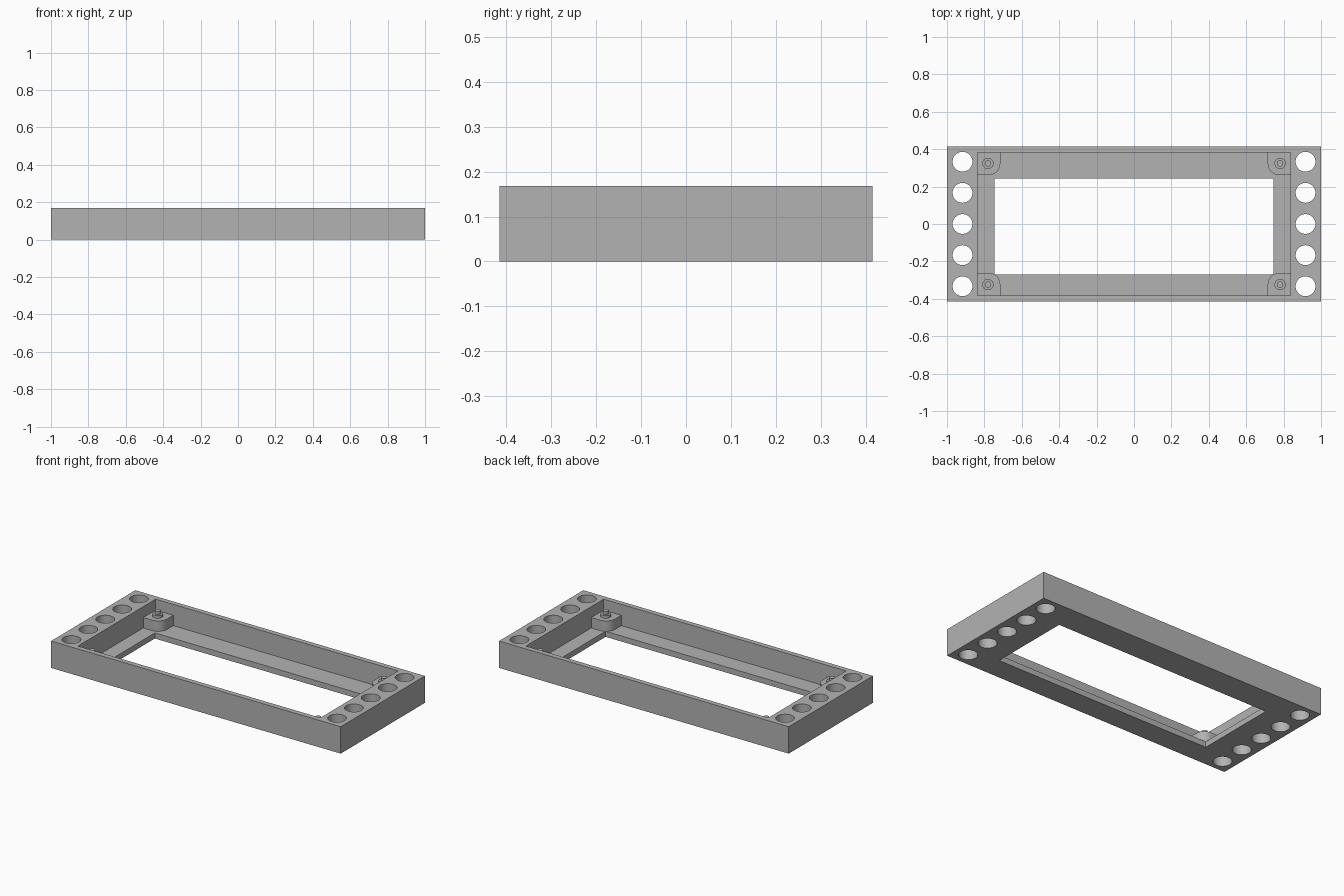
import bpy, bmesh
from math import pi, sin, cos
from mathutils import Matrix, Vector

cube = bpy.data.objects.get("Cube")
if cube:
    bpy.data.objects.remove(cube, do_unlink=True)

GREY = (0.45, 0.45, 0.45, 1)
mat = bpy.data.materials.new("plain grey")
mat.use_nodes = True
mat.diffuse_color = GREY
mat.node_tree.nodes["Principled BSDF"].inputs["Base Color"].default_value = GREY

HEIGHT, FLANGE, BOSS_TOP, STUD_TOP, PIN_TOP = 0.168, 0.035, 0.1, 0.117, 0.137
POCKET_X, POCKET_Y = 0.837, 0.383


def make_object(name, bm):
    bmesh.ops.recalc_face_normals(bm, faces=bm.faces)
    mesh = bpy.data.meshes.new(name)
    bm.to_mesh(mesh)
    bm.free()
    mesh.materials.append(mat)
    obj = bpy.data.objects.new(name, mesh)
    bpy.context.collection.objects.link(obj)
    return obj


def add_box(bm, low, high):
    low, high = Vector(low), Vector(high)
    place = Matrix.Translation((low + high) / 2) @ Matrix.Diagonal((*(high - low), 1))
    bmesh.ops.create_cube(bm, size=1, matrix=place)


def add_cylinder(bm, x, y, radius, bottom, top, sides=48):
    bmesh.ops.create_cone(bm, cap_ends=True, segments=sides, radius1=radius,
                          radius2=radius, depth=top - bottom,
                          matrix=Matrix.Translation((x, y, (bottom + top) / 2)))


def cut(target, cutter):
    cutter.hide_render = True
    mod = target.modifiers.new("cut", 'BOOLEAN')
    mod.operation, mod.solver, mod.object = 'DIFFERENCE', 'EXACT', cutter
    graph = bpy.context.evaluated_depsgraph_get()
    result = bpy.data.meshes.new_from_object(target.evaluated_get(graph))
    target.modifiers.clear()
    target.data = result
    bpy.data.objects.remove(cutter, do_unlink=True)


def smooth(obj):
    bpy.ops.object.select_all(action='DESELECT')
    obj.select_set(True)
    bpy.context.view_layer.objects.active = obj
    bpy.ops.object.shade_smooth_by_angle(angle=pi / 6)


# Frame body
bm = bmesh.new()
add_box(bm, (-1, -0.415, 0), (1, 0.415, HEIGHT))
frame = make_object("frame", bm)

# Deep pocket, leaving a thin flange at the bottom
bm = bmesh.new()
add_box(bm, (-POCKET_X, -POCKET_Y, FLANGE), (POCKET_X, POCKET_Y, 1))
cut(frame, make_object("pocket_cutter", bm))

# Window through the flange, set slightly toward the front
bm = bmesh.new()
add_box(bm, (-0.745, -0.271, -1), (0.745, 0.244, 1))
cut(frame, make_object("window_cutter", bm))

# Rows of round holes at both ends
bm = bmesh.new()
for x in (-0.917, 0.917):
    for i in range(-2, 3):
        add_cylinder(bm, x, i * 0.1665, 0.053, -1, 1)
cut(frame, make_object("hole_cutter", bm))
smooth(frame)

# Corner bosses with one rounded corner, each carrying a stepped stud
SIZE, ROUND = 0.122, 0.062
for side, sx in (("left", 1), ("right", -1)):
    for end, sy in (("front", -1), ("back", 1)):
        bm = bmesh.new()
        outline = [(0, 0), (SIZE, 0)]
        for i in range(13):
            a = i / 12 * pi / 2
            outline.append((SIZE - ROUND + ROUND * cos(a), SIZE - ROUND + ROUND * sin(a)))
        outline.append((0, SIZE))
        face = bm.faces.new([bm.verts.new((sx * (POCKET_X - u), sy * (POCKET_Y - v), FLANGE))
                             for u, v in outline])
        extruded = bmesh.ops.extrude_face_region(bm, geom=[face], use_keep_orig=True)
        bmesh.ops.translate(bm, vec=(0, 0, BOSS_TOP - FLANGE),
                            verts=[v for v in extruded["geom"] if isinstance(v, bmesh.types.BMVert)])
        smooth(make_object(f"{end}_{side}_boss", bm))

        bm = bmesh.new()
        x, y = sx * 0.781, sy * 0.324
        add_cylinder(bm, x, y, 0.03, BOSS_TOP, STUD_TOP, 32)
        add_cylinder(bm, x, y, 0.017, STUD_TOP, PIN_TOP, 32)
        smooth(make_object(f"{end}_{side}_stud", bm))
